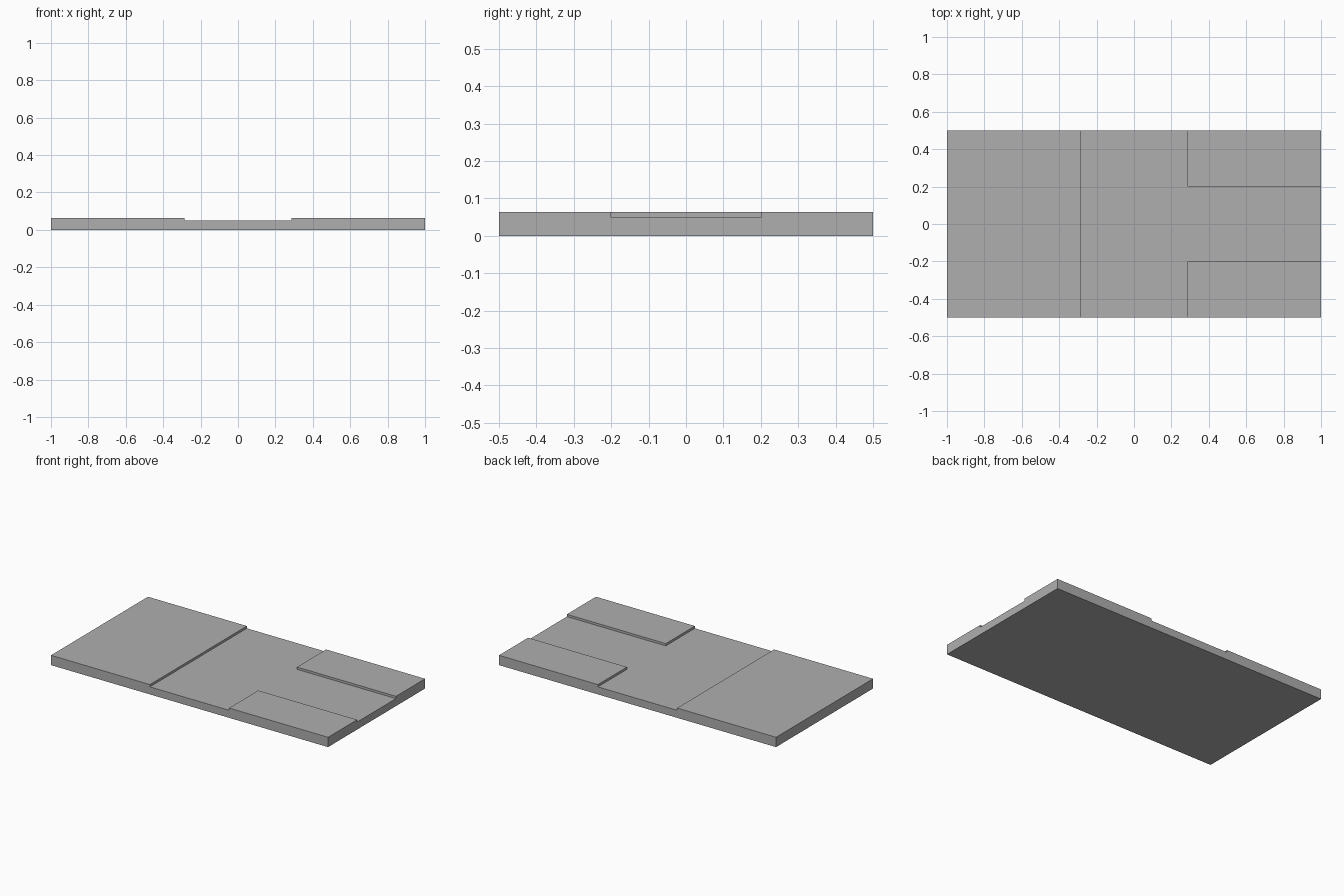
import bpy, bmesh

if "Cube" in bpy.data.objects:
    bpy.data.objects.remove(bpy.data.objects["Cube"])

ROAD_Z, PAVEMENT_Z = 0.049, 0.064
KERB_X, KERB_Y = 0.286, 0.2

# Plain grey material
grey = bpy.data.materials.new("grey")
grey.use_nodes = True
colour = (0.43, 0.43, 0.43, 1)
grey.diffuse_color = colour
grey.node_tree.nodes["Principled BSDF"].inputs["Base Color"].default_value = colour

# Footprint split along the kerb lines
bm = bmesh.new()
xs = (-1, -KERB_X, KERB_X, 1)
ys = (-0.5, -KERB_Y, KERB_Y, 0.5)
grid = [[bm.verts.new((x, y, 0)) for y in ys] for x in xs]
for i in range(3):
    for j in range(3):
        bm.faces.new((grid[i][j], grid[i + 1][j], grid[i + 1][j + 1], grid[i][j + 1]))


def raise_faces(faces, height, keep):
    """Extrude faces straight up, optionally keeping the originals."""
    out = bmesh.ops.extrude_face_region(bm, geom=faces, use_keep_orig=keep)["geom"]
    verts = [v for v in out if isinstance(v, bmesh.types.BMVert)]
    bmesh.ops.translate(bm, verts=verts, vec=(0, 0, height))
    if not keep:
        bmesh.ops.delete(bm, geom=[f for f in faces if f.is_valid], context="FACES_ONLY")
    return [f for f in out if isinstance(f, bmesh.types.BMFace)]


# Road slab, then the full pavement on one side and two corner pavements
road = raise_faces(bm.faces[:], ROAD_Z, True)
pavement = []
for face in road:
    centre = face.calc_center_median()
    if centre.x < -KERB_X or (centre.x > KERB_X and abs(centre.y) > KERB_Y):
        pavement.append(face)
raise_faces(pavement, PAVEMENT_Z - ROAD_Z, False)

# Merge coplanar faces and orient the shell outwards
bmesh.ops.dissolve_limit(bm, angle_limit=0.01, verts=bm.verts[:], edges=bm.edges[:])
bmesh.ops.recalc_face_normals(bm, faces=bm.faces[:])

mesh = bpy.data.meshes.new("road_junction")
bm.to_mesh(mesh)
bm.free()
mesh.materials.append(grey)
bpy.context.collection.objects.link(bpy.data.objects.new("road_junction", mesh))
